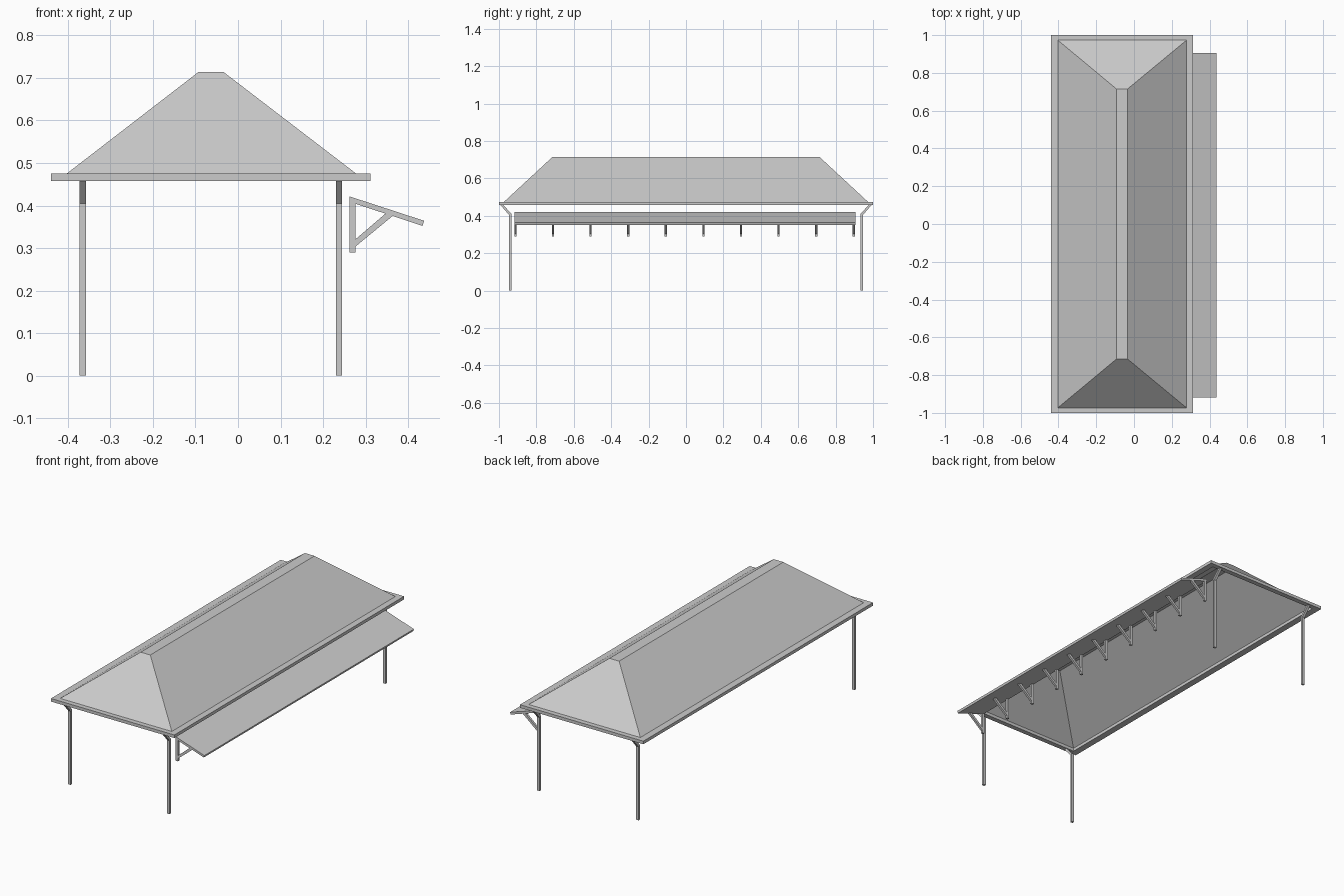
import bpy, bmesh
from mathutils import Vector

cube = bpy.data.objects.get("Cube")
if cube:
    bpy.data.objects.remove(cube, do_unlink=True)

GREY = bpy.data.materials.new("light grey")
GREY.use_nodes = True
colour = (0.6, 0.6, 0.6, 1)
GREY.diffuse_color = colour
GREY.node_tree.nodes["Principled BSDF"].inputs["Base Color"].default_value = colour


def finish(name, bm, fix_normals=True):
    if fix_normals:
        bmesh.ops.recalc_face_normals(bm, faces=bm.faces)
    mesh = bpy.data.meshes.new(name)
    bm.to_mesh(mesh)
    bm.free()
    mesh.materials.append(GREY)
    obj = bpy.data.objects.new(name, mesh)
    bpy.context.collection.objects.link(obj)
    return obj


def prism(name, profile, offset):
    """Extrude a closed outline of 3D points along an offset."""
    bm = bmesh.new()
    face = bm.faces.new([bm.verts.new(p) for p in profile])
    made = bmesh.ops.extrude_face_region(bm, geom=[face])["geom"]
    moved = [g for g in made if isinstance(g, bmesh.types.BMVert)]
    bmesh.ops.translate(bm, verts=moved, vec=Vector(offset))
    return finish(name, bm)


def rectangle(x0, x1, y, z):
    return [(x0, -y, z), (x1, -y, z), (x1, y, z), (x0, y, z)]


def bridge(bm, a, b):
    for i in range(4):
        j = (i + 1) % 4
        bm.faces.new((a[i], a[j], b[j], b[i]))


# Eave frame: an open rectangular ring
EAVE_LOW, EAVE_TOP = 0.458, 0.475
bm = bmesh.new()
outer, inner = (-0.44, 0.312, 1.0), (-0.403, 0.278, 0.973)
loops = [[bm.verts.new(p) for p in rectangle(*size, z)]
         for size, z in ((outer, EAVE_LOW), (outer, EAVE_TOP),
                         (inner, EAVE_TOP), (inner, EAVE_LOW))]
for k in range(4):
    bridge(bm, loops[k], loops[(k + 1) % 4])
finish("eave_frame", bm)

# Hipped roof skin, open underneath, with a narrow flat ridge
bm = bmesh.new()
base = [bm.verts.new(p) for p in rectangle(*inner, EAVE_TOP)]
ridge = [bm.verts.new(p) for p in rectangle(-0.093, -0.034, 0.715, 0.714)]
bridge(bm, base, ridge)
bm.faces.new(ridge)
finish("hipped_roof", bm, fix_normals=False)

# Corner posts, each bending outward to meet the eave
for side, x in (("right", -0.373), ("left", 0.23)):
    for end, s in (("front", -1), ("back", 1)):
        outline = [(0.934, 0), (0.946, 0), (0.946, 0.405), (0.992, EAVE_LOW),
                   (0.976, EAVE_LOW), (0.934, 0.411)]
        prism(f"{end}_{side}_post", [(x, s * y, z) for y, z in outline],
              (0.015, 0, 0))

# Sloping side awning
Y0, Y1 = -0.918, 0.906
awning = [(0.262, 0.4215), (0.438, 0.364), (0.434, 0.352), (0.262, 0.409)]
prism("awning_panel", [(x, Y0, z) for x, z in awning], (0, Y1 - Y0, 0))

# Awning brackets: an upright and a diagonal strut
upright = [(0.262, 0.289), (0.277, 0.289), (0.277, 0.404), (0.262, 0.409)]
strut = [(0.277, 0.304), (0.364, 0.3755), (0.347, 0.381), (0.277, 0.321)]
for i in range(10):
    y = Y0 + i * 0.201
    prism(f"bracket_upright_{i + 1}", [(x, y, z) for x, z in upright], (0, 0.012, 0))
    prism(f"bracket_strut_{i + 1}", [(x, y, z) for x, z in strut], (0, 0.012, 0))
